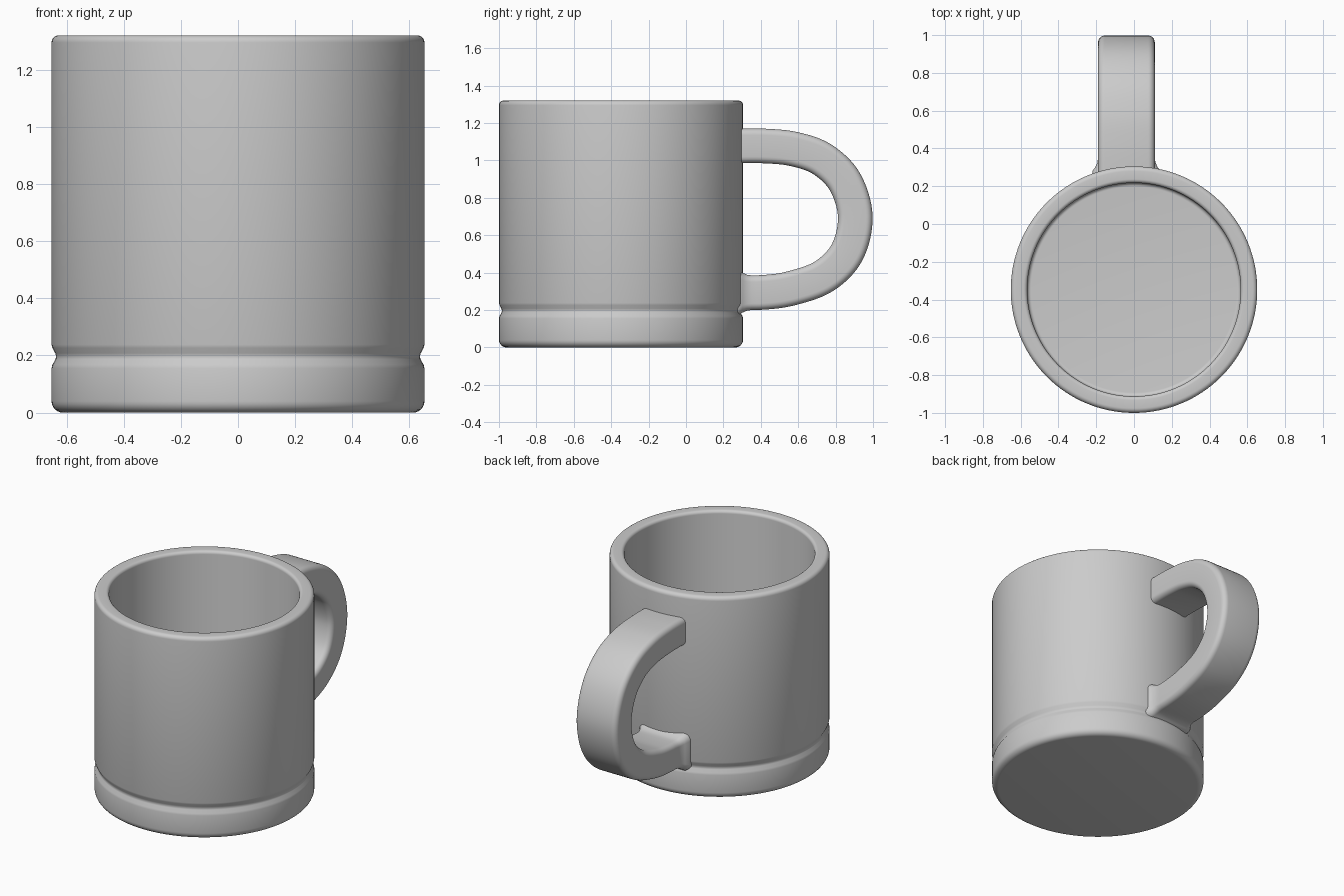
import bpy, bmesh, math
from mathutils import Vector
from mathutils.geometry import interpolate_bezier

if "Cube" in bpy.data.objects:
    bpy.data.objects.remove(bpy.data.objects["Cube"])

CY, R, RI, H, FLOOR = -0.3475, 0.6525, 0.565, 1.32, 0.09


def finish(name, bm, angle=40):
    bmesh.ops.recalc_face_normals(bm, faces=bm.faces)
    mesh = bpy.data.meshes.new(name)
    bm.to_mesh(mesh)
    bm.free()
    obj = bpy.data.objects.new(name, mesh)
    bpy.context.collection.objects.link(obj)
    bpy.ops.object.select_all(action='DESELECT')
    obj.select_set(True)
    bpy.context.view_layer.objects.active = obj
    bpy.ops.object.shade_smooth_by_angle(angle=math.radians(angle))
    return obj


def arc(cx, cz, r, a0, a1, n=6):
    return [(cx + r * math.cos(math.radians(a0 + (a1 - a0) * i / n)),
             cz + r * math.sin(math.radians(a0 + (a1 - a0) * i / n))) for i in range(n + 1)]


# Mug body: lathed profile (radius, height) with rounded foot, shallow groove, rim and hollow
profile = [(0, 0)] + arc(R - 0.04, 0.04, 0.04, -90, 0)
profile += [(R, 0.155), (R - 0.003, 0.168), (R - 0.014, 0.187), (R - 0.016, 0.196),
            (R - 0.013, 0.208), (R - 0.003, 0.226), (R, 0.238)]
profile += arc(R - 0.025, H - 0.025, 0.025, 0, 90)
profile += arc(RI + 0.02, H - 0.02, 0.02, 90, 180)
profile += arc(RI - 0.02, FLOOR + 0.02, 0.02, 0, -90) + [(0, FLOOR)]
bm = bmesh.new()
verts = [bm.verts.new((r, CY, z)) for r, z in
         profile]
for v in verts:
    v.co.y = CY
edges = [bm.edges.new(p) for p in zip(verts, verts[1:])]
bmesh.ops.spin(bm, geom=verts + edges, cent=(0, CY, 0), axis=(0, 0, 1),
               angle=math.tau, steps=128)
# the spin axis passes through the mug centre, so shift radii onto it
bmesh.ops.remove_doubles(bm, verts=bm.verts, dist=1e-5)
finish("mug_body", bm)

# Handle: rounded rectangle swept along a smooth path in the YZ plane
path = [Vector((0, y, z)) for y, z in [
    (0.25, 1.077), (0.42, 1.077), (0.58, 1.060), (0.73, 1.005), (0.85, 0.885), (0.905, 0.70),
    (0.862, 0.51), (0.74, 0.382), (0.57, 0.318), (0.42, 0.295), (0.25, 0.293)]]
pts = []
for i in range(len(path) - 1):
    a, b = path[i], path[i + 1]
    ta = (b - path[max(i - 1, 0)]) / 6
    tb = (path[min(i + 2, len(path) - 1)] - a) / 6
    pts += interpolate_bezier(a, a + ta, b - tb, b, 9)[:-1]
pts.append(path[-1])

W, T, C = 0.15, 0.0925, 0.035
section = []
for sx, sz, a in ((1, 1, 0), (-1, 1, 90), (-1, -1, 180), (1, -1, 270)):
    section += arc(sx * (W - C), sz * (T - C), C, a, a + 90)

bm = bmesh.new()
rings = []
for i, p in enumerate(pts):
    t = (pts[min(i + 1, len(pts) - 1)] - pts[max(i - 1, 0)]).normalized()
    n = Vector((0, -t.z, t.y))
    # small flare where the lower end blends into the body
    flare = 0.03 * max(0, (0.35 - p.y) / 0.07) ** 2 if p.z < 0.5 else 0
    flare = min(flare, 0.03)
    rings.append([bm.verts.new(p + Vector((-0.04 + u * (1 + flare / W), 0, 0))
                               + n * v * (1 + flare / T)) for u, v in section])
for r0, r1 in zip(rings, rings[1:]):
    for j in range(len(section)):
        k = (j + 1) % len(section)
        bm.faces.new((r0[j], r0[k], r1[k], r1[j]))
bm.faces.new(rings[0])
bm.faces.new(rings[-1])
finish("handle", bm)
